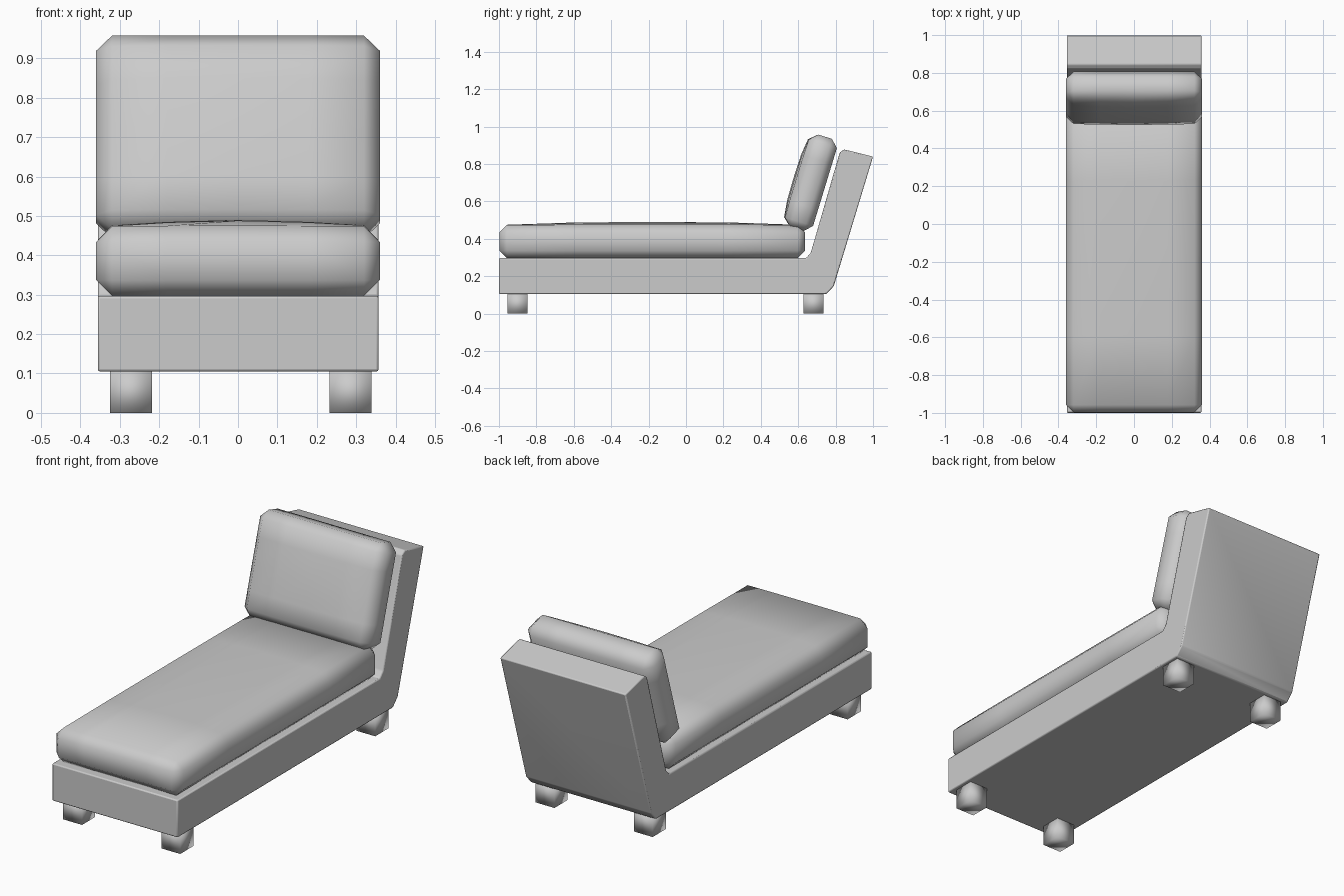
import bpy, bmesh, math

if "Cube" in bpy.data.objects:
    bpy.data.objects.remove(bpy.data.objects["Cube"])


def finish(name, bm, bevel=0.0, segments=1, smooth_angle=None):
    bmesh.ops.recalc_face_normals(bm, faces=bm.faces)
    mesh = bpy.data.meshes.new(name)
    bm.to_mesh(mesh)
    bm.free()
    ob = bpy.data.objects.new(name, mesh)
    bpy.context.collection.objects.link(ob)
    for p in mesh.polygons:
        p.use_smooth = True
    if bevel:
        mod = ob.modifiers.new("Bevel", 'BEVEL')
        mod.width = bevel
        mod.segments = segments
        mod.limit_method = 'ANGLE'
        mod.angle_limit = math.radians(25)
        mod.use_clamp_overlap = False
    if smooth_angle:
        bpy.context.view_layer.objects.active = ob
        ob.select_set(True)
        bpy.ops.object.shade_smooth_by_angle(angle=math.radians(smooth_angle))
        ob.select_set(False)
    return ob


def cushion(name, size, loc, crown, bevel, tilt=0.0):
    """Chamfered pad whose local top face swells towards its centre."""
    bm = bmesh.new()
    bmesh.ops.create_cube(bm, size=2)
    flat = [e for e in bm.edges if abs(e.verts[0].co.z - e.verts[1].co.z) < 0.1]
    bmesh.ops.subdivide_edges(bm, edges=flat, cuts=3, use_grid_fill=True)
    for v in bm.verts:
        x, y, z = v.co
        lift = crown * (1 - abs(x) ** 1.6) * (1 - abs(y) ** 3) if z > 0 else 0
        v.co = (x * size[0] / 2, y * size[1] / 2, z * size[2] / 2 + lift)
    ob = finish(name, bm, bevel)
    ob.location = loc
    ob.rotation_euler.x = math.radians(tilt)
    return ob


# Base and leaning back as one extruded side profile (y, z)
profile = [(-1, 0.105), (0.75, 0.105), (0.79, 0.147), (1.0, 0.84),
           (0.845, 0.878), (0.822, 0.862), (0.667, 0.325), (0.642, 0.297),
           (-1, 0.297)]
bm = bmesh.new()
face = bm.faces.new([bm.verts.new((-0.356, y, z)) for y, z in profile])
ext = bmesh.ops.extrude_face_region(bm, geom=[face])
bmesh.ops.translate(bm, vec=(0.713, 0, 0),
                    verts=[g for g in ext["geom"] if isinstance(g, bmesh.types.BMVert)])
finish("frame", bm, 0.006, 2, 35)

# Long seat cushion and tilted back cushion
cushion("seat_cushion", (0.72, 1.635, 0.177), (0, -0.18, 0.3855), 0.016, 0.04)
cushion("back_cushion", (0.72, 0.515, 0.157), (0, 0.668, 0.70), 0.018, 0.04, 73)

# Four block legs
for row, y in (("front", -0.90), ("back", 0.682)):
    for side, x in (("left", -0.272), ("right", 0.286)):
        bm = bmesh.new()
        bmesh.ops.create_cube(bm, size=1)
        for v in bm.verts:
            v.co = (x + v.co.x * 0.107, y + v.co.y * 0.107, (v.co.z + 0.5) * 0.107)
        finish(f"{row}_{side}_leg", bm)
